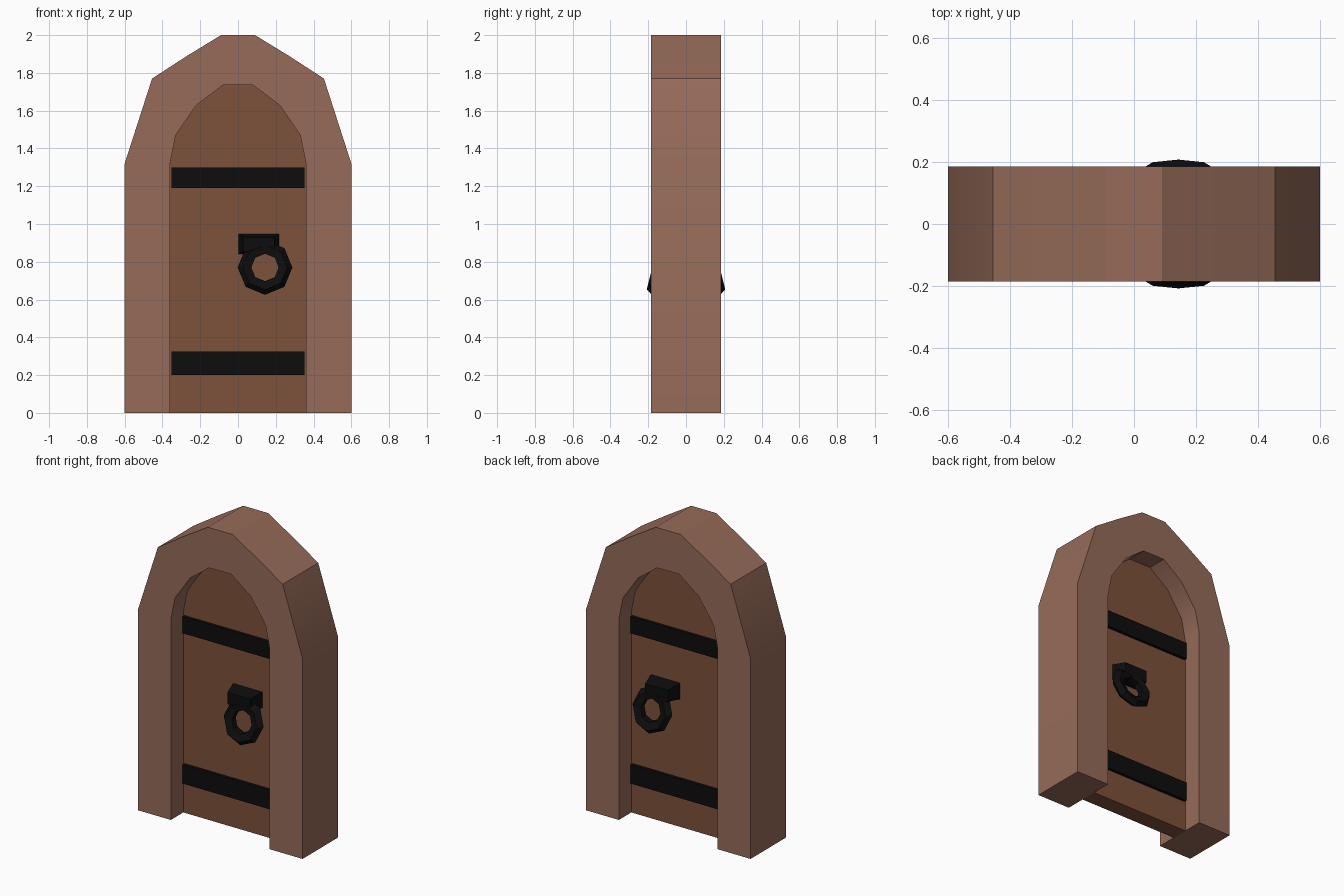
import bpy, bmesh, math
from mathutils import Matrix

if "Cube" in bpy.data.objects:
    bpy.data.objects.remove(bpy.data.objects["Cube"])


def material(name, rgb):
    m = bpy.data.materials.new(name)
    m.diffuse_color = (*rgb, 1)
    m.use_nodes = True
    m.node_tree.nodes["Principled BSDF"].inputs["Base Color"].default_value = m.diffuse_color
    return m


STONE = material("warm brown frame", (0.305, 0.148, 0.10))
WOOD = material("dark brown wood", (0.205, 0.082, 0.043))
IRON = material("black iron", (0.004, 0.004, 0.004))


def finish(name, bm, mat, smooth=None):
    bmesh.ops.recalc_face_normals(bm, faces=bm.faces)
    me = bpy.data.meshes.new(name)
    bm.to_mesh(me)
    bm.free()
    ob = bpy.data.objects.new(name, me)
    bpy.context.collection.objects.link(ob)
    me.materials.append(mat)
    if smooth:
        bpy.ops.object.select_all(action='DESELECT')
        ob.select_set(True)
        bpy.context.view_layer.objects.active = ob
        bpy.ops.object.shade_smooth_by_angle(angle=math.radians(smooth))
    return ob


def mirror_profile(half):
    # half runs from bottom left to top; add the right half
    return half + [(-x, z) for x, z in reversed(half)]


def box(bm, x0, x1, y0, y1, z0, z1):
    m = Matrix.Translation(((x0 + x1) / 2, (y0 + y1) / 2, (z0 + z1) / 2)) \
        @ Matrix.Diagonal((x1 - x0, y1 - y0, z1 - z0, 1))
    return bmesh.ops.create_cube(bm, size=1, matrix=m)["verts"]


outer = mirror_profile([(-0.6, 0), (-0.6, 1.32), (-0.455, 1.77), (-0.27, 1.89), (-0.09, 2.0)])
inner = mirror_profile([(-0.36, 0), (-0.36, 1.32), (-0.33, 1.47), (-0.22, 1.63), (-0.08, 1.735)])
DEPTH, DOOR = 0.185, 0.055

# Arched frame: quad strips between outer and inner outlines, front and back
bm = bmesh.new()
rings = [[bm.verts.new((x, y, z)) for x, z in prof]
         for prof, y in ((outer, -DEPTH), (inner, -DEPTH), (inner, DEPTH), (outer, DEPTH))]
for k in range(4):
    a, b = rings[k], rings[(k + 1) % 4]
    for i in range(len(a) - 1):
        bm.faces.new((a[i], a[i + 1], b[i + 1], b[i]))
for i in (0, -1):
    bm.faces.new([r[i] for r in rings])
finish("arched_frame", bm, STONE, 30)

# Door panel filling the opening
bm = bmesh.new()
front = [bm.verts.new((x * 1.01, -DOOR, z)) for x, z in inner]
face = bm.faces.new(front)
moved = bmesh.ops.extrude_face_region(bm, geom=[face])["geom"]
bmesh.ops.translate(bm, vec=(0, 2 * DOOR, 0),
                    verts=[g for g in moved if isinstance(g, bmesh.types.BMVert)])
finish("door_panel", bm, WOOD)

for side, label in ((-1, "front"), (1, "back")):
    # Iron straps
    for z0, z1, pos in ((0.2, 0.325, "lower"), (1.19, 1.3, "upper")):
        bm = bmesh.new()
        ys = sorted((side * 0.04, side * 0.075))
        box(bm, -0.352, 0.352, ys[0], ys[1], z0, z1)
        finish(f"{label}_{pos}_strap", bm, IRON)

    # Tapered ring mount
    bm = bmesh.new()
    ys = sorted((side * 0.04, side * 0.15))
    for v in box(bm, 0.0, 0.22, ys[0], ys[1], 0.84, 0.95):
        if abs(v.co.y) > 0.1:
            v.co.x = 0.11 + (v.co.x - 0.11) * 0.75
            v.co.z = 0.885 + (v.co.z - 0.885) * 0.7
    finish(f"{label}_ring_mount", bm, IRON)

    # Low-poly pull ring, tilted outward at the bottom
    bm = bmesh.new()
    n, m = 8, 5
    grid = []
    for i in range(n):
        a = 2 * math.pi * i / n
        row = []
        for j in range(m):
            b = 2 * math.pi * j / m
            r = 0.105 + 0.04 * math.cos(b)
            z = r * math.sin(a)
            y = side * (0.145 + 0.035 * math.sin(b) - 0.25 * z)
            row.append(bm.verts.new((0.143 + r * math.cos(a), y, 0.77 + z)))
        grid.append(row)
    for i in range(n):
        for j in range(m):
            p, q = grid[i], grid[(i + 1) % n]
            bm.faces.new((p[j], q[j], q[(j + 1) % m], p[(j + 1) % m]))
    finish(f"{label}_pull_ring", bm, IRON)
